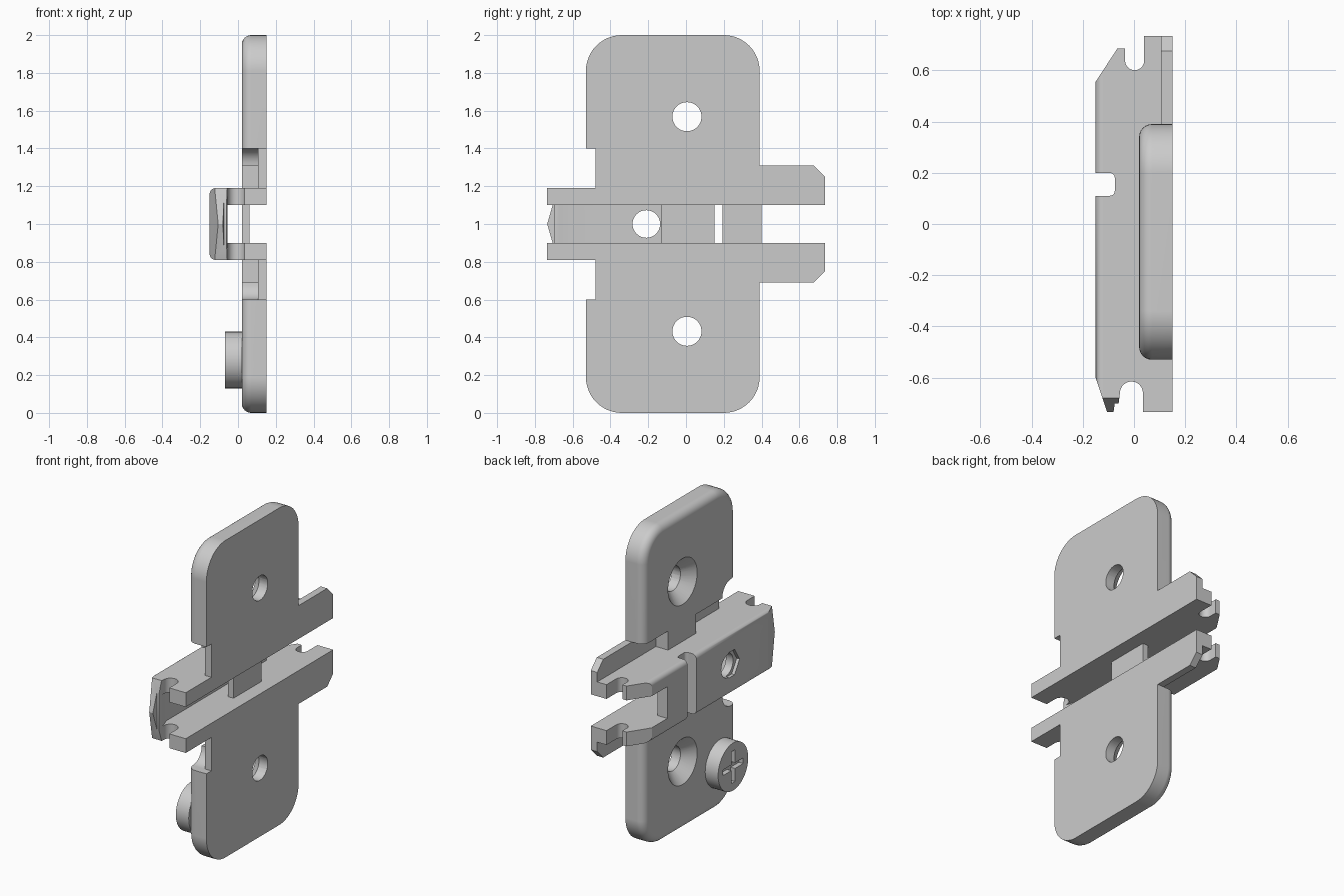
import bpy, bmesh, math
from mathutils import Matrix

if "Cube" in bpy.data.objects:
    bpy.data.objects.remove(bpy.data.objects["Cube"])

def arc(cx, cy, r, a0, a1, n=12):
    """Points on an arc, angles in degrees."""
    return [(cx + r * math.cos(math.radians(a0 + (a1 - a0) * i / n)),
             cy + r * math.sin(math.radians(a0 + (a1 - a0) * i / n))) for i in range(n + 1)]

def rounded_rect(x0, y0, x1, y1, r, n=12):
    return (arc(x1 - r, y1 - r, r, 0, 90, n) + arc(x0 + r, y1 - r, r, 90, 180, n)
            + arc(x0 + r, y0 + r, r, 180, 270, n) + arc(x1 - r, y0 + r, r, 270, 360, n))

def finish(name, bm):
    bmesh.ops.recalc_face_normals(bm, faces=bm.faces)
    me = bpy.data.meshes.new(name)
    bm.to_mesh(me)
    bm.free()
    ob = bpy.data.objects.new(name, me)
    bpy.context.collection.objects.link(ob)
    return ob

def loft(name, loops, axis='X'):
    """Solid through a list of (position, outline) pairs along an axis."""
    place = {'X': lambda a, b, t: (t, a, b), 'Y': lambda a, b, t: (a, t, b),
             'Z': lambda a, b, t: (a, b, t)}[axis]
    bm = bmesh.new()
    rings = [[bm.verts.new(place(a, b, t)) for a, b in pts] for t, pts in loops]
    for r0, r1 in zip(rings, rings[1:]):
        for i in range(len(r0)):
            j = (i + 1) % len(r0)
            bm.faces.new((r0[i], r0[j], r1[j], r1[i]))
    bm.faces.new(rings[0])
    bm.faces.new(rings[-1])
    return finish(name, bm)

def prism(name, pts, lo, hi, axis='X'):
    return loft(name, [(lo, pts), (hi, pts)], axis)

def box(name, x, y, z):
    return prism(name, [(y[0], z[0]), (y[1], z[0]), (y[1], z[1]), (y[0], z[1])], *x)

def circle(y, z, r, n=40):
    return arc(y, z, r, 0, 360, n)[:-1]

def combine(ob, other, op='DIFFERENCE'):
    m = ob.modifiers.new(op, 'BOOLEAN')
    m.operation, m.object, m.solver = op, other, 'EXACT'
    bpy.context.view_layer.objects.active = ob
    bpy.ops.object.modifier_apply(modifier=m.name)
    bpy.data.objects.remove(other)

# Mounting plate with a rounded outer edge
def outline(d):
    return rounded_rect(-.53 + d, d, .39 - d, 2 - d, .19 - d)
edge = .05
layers = [(.02 + edge * (1 - math.sin(math.radians(a))), outline(edge * (1 - math.cos(math.radians(a)))))
          for a in range(90, -1, -15)]
plate = loft("mounting_plate", layers + [(.15, outline(0))])

for s in (1, -1):
    def z(v):
        return 1 + s * v
    # Front notch, and shallow pockets beside the rail
    combine(plate, box("cut", (-.3, .3), (-.7, -.48), sorted((z(.1), z(.4)))))
    curve = [(a, z(b)) for a, b in arc(-.48, .31, .09, 90, 0, 8)]
    combine(plate, prism("cut", [(-.7, z(.1)), (-.7, z(.4))] + curve + [(-.13, z(.31)), (-.13, z(.1))],
                         -.3, .105))
    combine(plate, box("cut", (-.3, .105), (.15, .7), sorted((z(.1), z(.31)))))
    # Chamfered rear flange
    combine(plate, prism("flange", [(.2, z(.15)), (.735, z(.15)), (.735, z(.25)),
                                    (.675, z(.31)), (.2, z(.31))], .105, .15), 'UNION')
    # Countersunk screw hole
    hz = 1 + s * .568
    combine(plate, prism("cut", circle(.005, hz, .077), -.3, .3))
    combine(plate, loft("cut", [(.01, circle(.005, hz, .155)), (.09, circle(.005, hz, .076))]))
# Room for the rail
combine(plate, box("cut", (-.3, .3), (-.9, .9), (.81, 1.19)))

# Rail: side profile crossed with a rounded cross-section
side = ([(-.15, -.6), (-.105, -.735), (-.08, -.735), (-.075, -.7), (-.06, -.7)]
        + arc(-.01, -.66, .045, 180, 0) + [(.035, -.735), (.15, -.735), (.15, .735), (.04, .735)]
        + arc(.0025, .638, .0375, 0, -180)
        + [(-.035, .685), (-.065, .685), (-.15, .555), (-.15, .2)]
        + arc(-.095, .18, .02, 90, 0, 5) + arc(-.095, .13, .02, 0, -90, 5) + [(-.15, .11)])
rail = prism("rail", side, .7, 1.3, 'Z')
section = ([(.3, .81), (.3, 1.19)] + arc(-.12, 1.16, .03, 90, 180, 6) + arc(-.12, .84, .03, 180, 270, 6))
combine(rail, prism("cut", section, -.9, .9, 'Y'), 'INTERSECT')
# Inner channel and open fork at the rear
channel = [(.3, -.9), (.3, .9), (-.08, .9), (-.08, -.6), (-.05, -.69), (-.05, -.9)]
combine(rail, prism("cut", channel, .9, 1.1, 'Z'))
combine(rail, box("cut", (-.3, .3), (.4, .9), (.9, 1.1)))
# Pointed front lip
for s in (1, -1):
    combine(rail, prism("cut", [(-.735, 1), (-.68, 1 + .19 * s), (-.68, 1 + .3 * s),
                                (-.9, 1 + .3 * s), (-.9, 1)], -.3, -.045))
# Adjusting hole with a pointed recess
combine(rail, prism("cut", circle(-.21, 1, .073), -.3, 0))
combine(rail, prism("cut", [(-.21, 1.08), (-.27, 1.08), (-.32, 1), (-.27, .92), (-.21, .92)], -.3, -.13))

# Bridge across the channel
bridge = box("channel_bridge", (.02, .06), (-.13, .15), (.9, 1.1))

# Screw head with a cross slot
screw = prism("screw_head", circle(-.37, .28, .15, 48), -.07, .02)
combine(screw, box("cut", (-.2, -.04), (-.47, -.27), (.262, .298)))
combine(screw, box("cut", (-.2, -.04), (-.388, -.352), (.18, .38)))

for ob in (plate, rail, bridge, screw):
    bpy.ops.object.select_all(action='DESELECT')
    ob.select_set(True)
    bpy.context.view_layer.objects.active = ob
    bpy.ops.object.shade_smooth_by_angle(angle=math.radians(30))
    m = ob.modifiers.new("weighted_normals", 'WEIGHTED_NORMAL')
    m.keep_sharp = True
